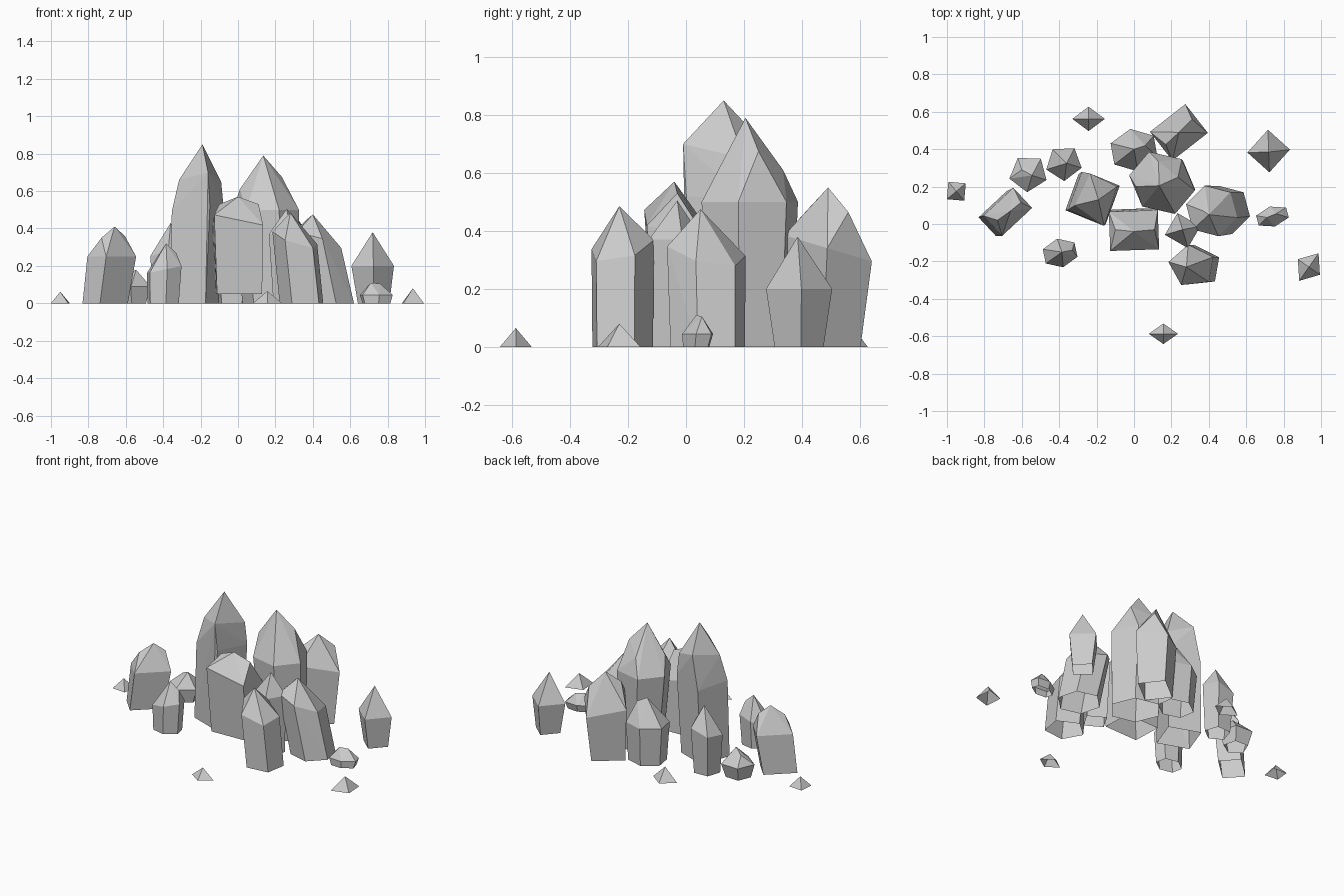
import bpy, bmesh
from math import cos, sin, pi, radians


def ring(cx, cy, z, n, rx, ry, rot, tilt=(0, 0), phase=0.5):
    pts, a = [], radians(rot)
    for k in range(n):
        t = (k + phase) * 2 * pi / n
        u, v = rx * cos(t), ry * sin(t)
        dx, dy = u * cos(a) - v * sin(a), u * sin(a) + v * cos(a)
        pts.append((cx + dx, cy + dy, z + tilt[0] * dx + tilt[1] * dy))
    return pts


def faceted(name, pts):
    """Convex faceted stone around the points, left open underneath."""
    bm = bmesh.new()
    for p in pts:
        bm.verts.new(p)
    res = bmesh.ops.convex_hull(bm, input=bm.verts[:])
    inner = {v for v in res["geom_interior"] + res["geom_unused"]
             if isinstance(v, bmesh.types.BMVert) and v.is_valid}
    bmesh.ops.delete(bm, geom=list(inner), context='VERTS')
    bmesh.ops.dissolve_limit(bm, angle_limit=radians(2), verts=bm.verts[:], edges=bm.edges[:])
    bmesh.ops.recalc_face_normals(bm, faces=bm.faces[:])
    bottom = [f for f in bm.faces if f.normal.z < -0.95]
    bmesh.ops.delete(bm, geom=bottom, context='FACES')
    me = bpy.data.meshes.new(name)
    bm.to_mesh(me)
    bm.free()
    bpy.context.collection.objects.link(bpy.data.objects.new(name, me))


def crystal(name, base, mid, shoulder, n, rx, ry, rot, tips, taper=0.9, tilt=(0, 0), z0=0):
    """Leaning prism from base centre to shoulder centre, closed by tip points."""
    pts = ring(*base, z0, n, rx * taper, ry * taper, rot)
    pts += ring(*mid, shoulder, n, rx, ry, rot, tilt)
    faceted(name, pts + tips)


# Tall central pair
crystal("tall_crystal_left", (-0.235, 0.135), (-0.215, 0.14), 0.50, 4, 0.153, 0.153, -20,
        [(-0.19, 0.13, 0.85), (-0.16, -0.01, 0.70), (-0.315, 0.10, 0.66),
         (-0.09, 0.20, 0.65), (-0.235, 0.27, 0.70)], 0.95, (0.1, -0.1))
crystal("tall_crystal_right", (0.175, 0.22), (0.15, 0.22), 0.50, 6, 0.185, 0.165, -40,
        [(0.135, 0.205, 0.79), (0.235, 0.25, 0.675), (0.01, 0.2, 0.61), (0.13, 0.335, 0.61)], 0.86)

# Chisel-topped front block
crystal("front_crystal", (0.005, -0.015), (0, -0.035), 0.42, 4, 0.185, 0.148, 2,
        [(-0.1, -0.03, 0.53), (0.0, -0.04, 0.57), (0.11, -0.03, 0.53)], 0.92, (-0.2, -0.25), 0.05)

# Rear crystals
crystal("rear_crystal_middle", (0.005, 0.39), (0, 0.395), 0.25, 6, 0.135, 0.115, 10,
        [(0.0, 0.4, 0.41), (0.06, 0.42, 0.38)], 0.88)
crystal("rear_crystal_right", (0.235, 0.475), (0.24, 0.49), 0.34, 4, 0.17, 0.138, 38,
        [(0.24, 0.49, 0.55), (0.31, 0.56, 0.465), (0.17, 0.425, 0.48)], 0.84, (0, -0.3))
crystal("rear_crystal_left", (-0.375, 0.32), (-0.375, 0.325), 0.28, 5, 0.1, 0.095, 20,
        [(-0.36, 0.325, 0.43)], 0.82, (0.3, 0))
crystal("outer_crystal_right", (0.725, 0.39), (0.72, 0.39), 0.20, 4, 0.112, 0.116, -42,
        [(0.72, 0.385, 0.38)], 0.74)

# Right side cluster
crystal("side_crystal_right", (0.49, 0.075), (0.415, 0.07), 0.33, 6, 0.142, 0.14, 15,
        [(0.4, 0.05, 0.475), (0.37, 0.07, 0.45)], 0.95, (-0.3, -0.2))
crystal("slim_crystal_right", (0.27, -0.035), (0.26, -0.035), 0.37, 4, 0.1, 0.095, -30,
        [(0.26, -0.03, 0.505)], 0.85)
crystal("front_crystal_right", (0.345, -0.225), (0.31, -0.225), 0.34, 5, 0.128, 0.115, -10,
        [(0.28, -0.23, 0.485)], 0.97, (-0.3, 0.2))

# Left side cluster
crystal("outer_crystal_left", (-0.71, 0.055), (-0.675, 0.065), 0.25, 4, 0.155, 0.104, 43,
        [(-0.66, 0.07, 0.41), (-0.605, 0.115, 0.36), (-0.73, 0.02, 0.35)], 0.93)
crystal("front_crystal_left", (-0.4, -0.155), (-0.395, -0.155), 0.18, 6, 0.1, 0.078, 12,
        [(-0.385, -0.15, 0.32), (-0.33, -0.14, 0.27)], 0.9, (0.2, 0))

# Low chunks
crystal("chunk_left", (-0.565, 0.265), (-0.565, 0.27), 0.09, 5, 0.105, 0.1, 15,
        [(-0.545, 0.26, 0.18), (-0.6, 0.29, 0.15)], 0.75)
crystal("chunk_right", (0.74, 0.035), (0.74, 0.04), 0.045, 6, 0.096, 0.055, 15,
        [(0.71, 0.035, 0.11), (0.76, 0.055, 0.105)], 0.85)

# Scattered pyramid shards: centre, radii, rotation, apex height
for i, (x, y, rx, ry, rot, h) in enumerate([
        (-0.243, 0.562, 0.087, 0.065, 0, 0.085),
        (0.157, -0.587, 0.078, 0.055, 0, 0.065),
        (-0.95, 0.175, 0.066, 0.066, 40, 0.062),
        (0.935, -0.23, 0.09, 0.072, 55, 0.08)]):
    faceted(f"shard_{i + 1}", ring(x, y, 0, 4, rx, ry, rot, phase=0) + [(x, y, h)])
